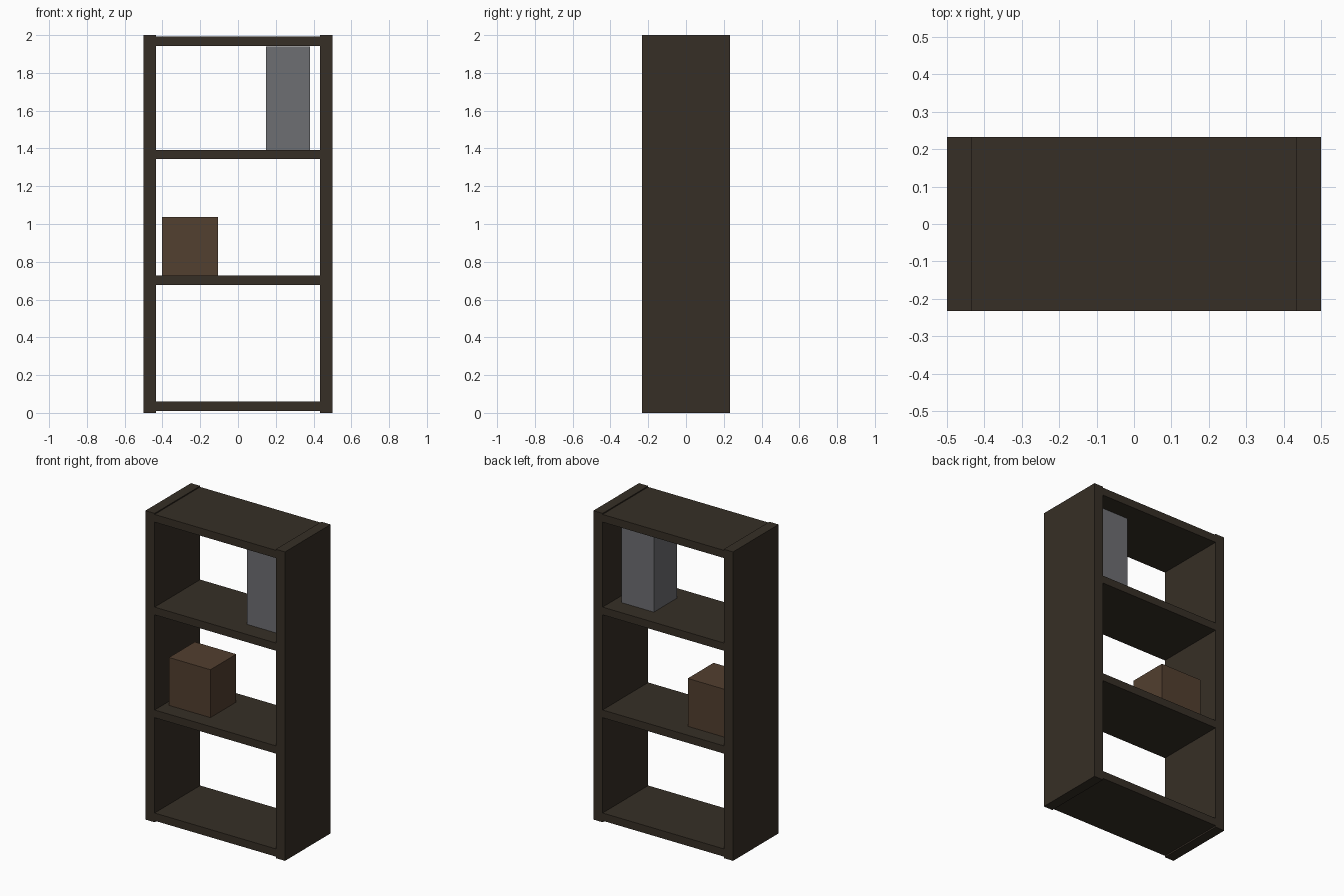
import bpy, bmesh
from mathutils import Vector

if "Cube" in bpy.data.objects:
    bpy.data.objects.remove(bpy.data.objects["Cube"])


def material(name, color):
    m = bpy.data.materials.new(name)
    m.diffuse_color = (*color, 1)
    m.use_nodes = True
    m.node_tree.nodes["Principled BSDF"].inputs["Base Color"].default_value = m.diffuse_color
    return m


dark_wood = material("dark_wood", (0.037, 0.028, 0.019))
carton_brown = material("carton_brown", (0.085, 0.050, 0.029))
cool_grey = material("cool_grey", (0.155, 0.158, 0.170))


def box(name, x, y, z, mat):
    """Box spanning the (min, max) ranges x, y, z."""
    mesh = bpy.data.meshes.new(name)
    bm = bmesh.new()
    bmesh.ops.create_cube(bm, size=1)
    bmesh.ops.scale(bm, vec=Vector([r[1] - r[0] for r in (x, y, z)]), verts=bm.verts)
    bm.to_mesh(mesh)
    bm.free()
    mesh.materials.append(mat)
    obj = bpy.data.objects.new(name, mesh)
    obj.location = [(r[0] + r[1]) / 2 for r in (x, y, z)]
    bpy.context.collection.objects.link(obj)
    return obj


DEPTH = (-0.233, 0.233)
INNER = 0.434       # inner face of the side panels
THICK = 0.05        # board thickness

# Upright side panels
box("left_side_panel", (-0.5, -INNER), DEPTH, (0, 2), dark_wood)
box("right_side_panel", (INNER, 0.5), DEPTH, (0, 2), dark_wood)

# Horizontal boards, given by their top height
boards = {"bottom_board": 0.06, "lower_shelf": 0.727,
          "upper_shelf": 1.393, "top_board": 1.993}
for name, top in boards.items():
    box(name, (-INNER, INNER), DEPTH, (top - THICK, top), dark_wood)

# Items standing on the shelves
box("storage_box", (-0.402, -0.105), (-0.132, 0.132),
    (boards["lower_shelf"], 1.037), carton_brown)
box("tall_canister", (0.148, 0.381), (-0.118, 0.118),
    (boards["upper_shelf"], 1.939), cool_grey)
